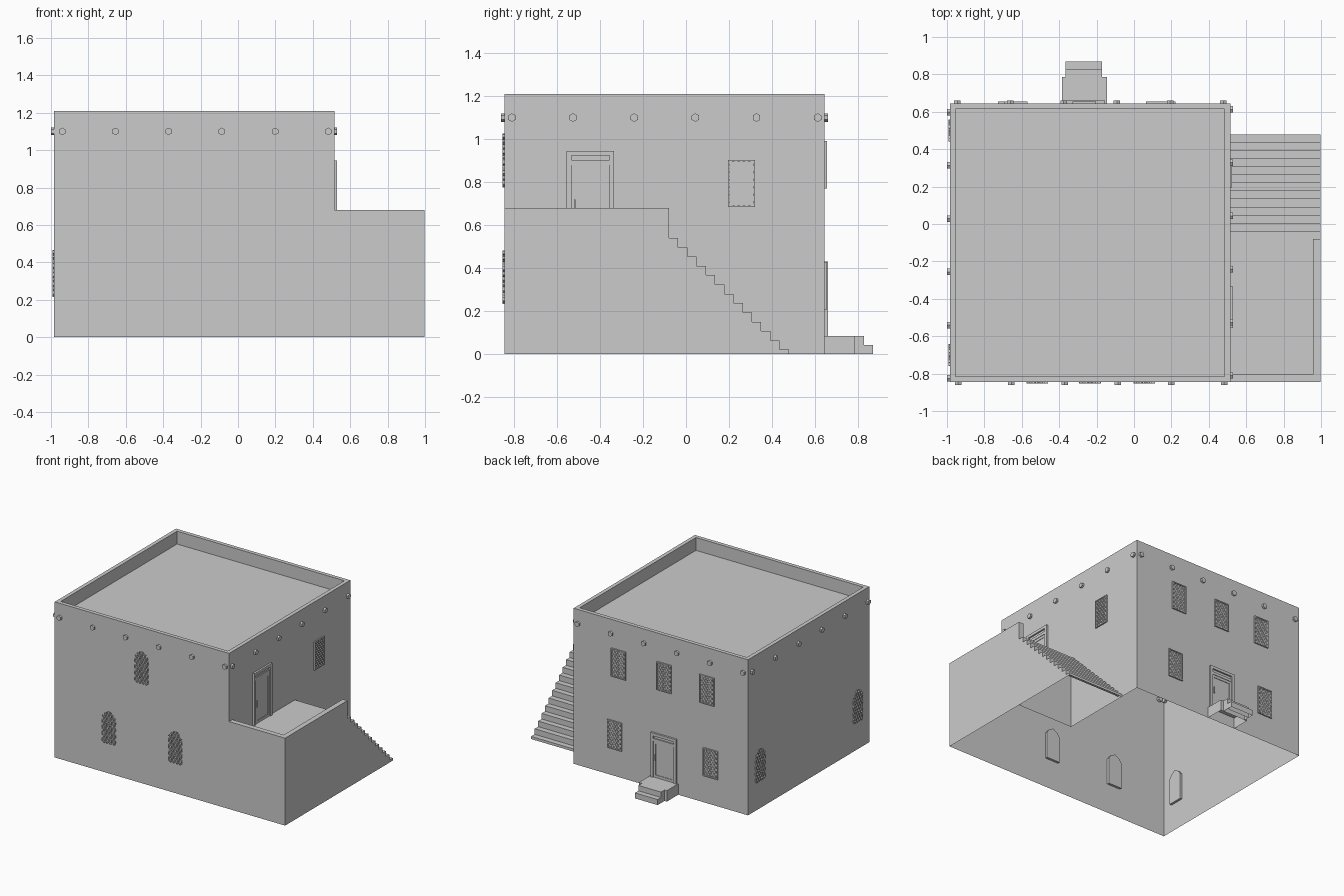
import bpy, bmesh
from math import cos, sin, pi, radians
from mathutils import Matrix, Vector

cube = bpy.data.objects.get("Cube")
if cube:
    bpy.data.objects.remove(cube, do_unlink=True)

# Overall layout
LEFT, MID, RIGHT = -0.985, 0.515, 0.997
FRONT, LANDING, BACK = -0.845, -0.08, 0.645
TOP, ROOF, RAIL, FLOOR = 1.21, 1.11, 0.68, 0.54
STEPS, TREAD, RISE = 13, 0.043, 0.0433


def finish(bm, name, matrix=Matrix()):
    bmesh.ops.remove_doubles(bm, verts=bm.verts, dist=1e-5)
    mesh = bpy.data.meshes.new(name)
    bm.to_mesh(mesh)
    bm.free()
    obj = bpy.data.objects.new(name, mesh)
    obj.matrix_world = matrix
    bpy.context.collection.objects.link(obj)
    return obj


def sheet(bm, pts, normal):
    """One flat face turned towards the given direction."""
    face = bm.faces.new([bm.verts.new(p) for p in pts])
    face.normal_update()
    if face.normal.dot(Vector(normal)) < 0:
        face.normal_flip()
    return face


def box(bm, x, y, z, turn=Matrix()):
    """Box from (min, max) pairs."""
    mid = [sum(r) / 2 for r in (x, y, z)]
    size = [r[1] - r[0] for r in (x, y, z)]
    m = turn @ Matrix.Translation(mid) @ Matrix.Diagonal((*size, 1))
    bmesh.ops.create_cube(bm, size=1, matrix=m)


def on_wall(side, along, z=0):
    """Wall frame: x runs along the wall, -y points outwards."""
    spot, angle = {
        "front": ((along, FRONT, z), 0),
        "right": ((MID, along, z), 90),
        "back": ((along, BACK, z), 180),
        "left": ((LEFT, along, z), -90)}[side]
    return Matrix.Translation(spot) @ Matrix.Rotation(radians(angle), 4, 'Z')


def clip(bm, outline):
    """Trim to a convex counter-clockwise outline in x and z."""
    for (a, b), (c, d) in zip(outline, outline[1:] + outline[:1]):
        bmesh.ops.bisect_plane(bm, geom=bm.verts[:] + bm.edges[:] + bm.faces[:],
                               plane_co=(a, 0, b), plane_no=(d - b, 0, a - c),
                               clear_outer=True)


# House walls, open underneath
X, Y, Z = (1, 0, 0), (0, 1, 0), (0, 0, 1)
NX, NY = (-1, 0, 0), (0, -1, 0)
bm = bmesh.new()
sheet(bm, [(x, FRONT, z) for x, z in ((LEFT, 0), (RIGHT, 0), (RIGHT, RAIL),
           (MID, RAIL), (MID, TOP), (LEFT, TOP))], NY)
sheet(bm, [(LEFT, y, z) for y, z in ((FRONT, 0), (BACK, 0), (BACK, TOP), (FRONT, TOP))], NX)
sheet(bm, [(x, BACK, z) for x, z in ((LEFT, 0), (MID, 0), (MID, TOP), (LEFT, TOP))], Y)
sheet(bm, [(MID, y, z) for y, z in ((FRONT, FLOOR), (LANDING, FLOOR), (LANDING, 0),
           (BACK, 0), (BACK, TOP), (FRONT, TOP))], X)

# Parapet rim and sunken roof
roof = sheet(bm, [(LEFT, FRONT, TOP), (MID, FRONT, TOP), (MID, BACK, TOP), (LEFT, BACK, TOP)], Z)
bmesh.ops.inset_region(bm, faces=[roof], thickness=0.043, use_boundary=True)
lowered = bmesh.ops.extrude_face_region(bm, geom=[roof])["geom"]
bmesh.ops.translate(bm, vec=(0, 0, ROOF - TOP),
                    verts=[v for v in lowered if isinstance(v, bmesh.types.BMVert)])
if roof.is_valid:
    bmesh.ops.delete(bm, geom=[roof], context='FACES_ONLY')
finish(bm, "house_walls")

# Terrace with its low parapet, and the hollow staircase
bm = bmesh.new()
ix, iy = RIGHT - 0.04, FRONT + 0.04
sheet(bm, [(x, y, RAIL) for x, y in ((MID, FRONT), (RIGHT, FRONT), (RIGHT, LANDING),
           (ix, LANDING), (ix, iy), (MID, iy))], Z)
sheet(bm, [(MID, iy, FLOOR), (ix, iy, FLOOR), (ix, iy, RAIL), (MID, iy, RAIL)], Y)
sheet(bm, [(ix, iy, FLOOR), (ix, LANDING, FLOOR), (ix, LANDING, RAIL), (ix, iy, RAIL)], NX)
sheet(bm, [(ix, LANDING, FLOOR), (RIGHT, LANDING, FLOOR), (RIGHT, LANDING, RAIL),
           (ix, LANDING, RAIL)], Y)
sheet(bm, [(MID, iy, FLOOR), (ix, iy, FLOOR), (ix, LANDING, FLOOR), (MID, LANDING, FLOOR)], Z)
sheet(bm, [(MID, LANDING, 0), (RIGHT, LANDING, 0), (RIGHT, LANDING, FLOOR),
           (MID, LANDING, FLOOR)], Y)
side = [(FRONT, 0), (FRONT, RAIL), (LANDING, RAIL)]
for i in range(STEPS):
    y0, z0 = LANDING + i * TREAD, FLOOR - i * RISE
    y1, z1 = y0 + TREAD, (z0 - RISE if i < STEPS - 1 else 0)
    side += [(y0, z0), (y1, z0)]
    sheet(bm, [(MID, y0, z0), (RIGHT, y0, z0), (RIGHT, y1, z0), (MID, y1, z0)], Z)
    sheet(bm, [(MID, y1, z0), (RIGHT, y1, z0), (RIGHT, y1, z1), (MID, y1, z1)], Y)
side.append((y1, 0))
sheet(bm, [(RIGHT, y, z) for y, z in side], X)
finish(bm, "terrace_and_stairs")

# Doorstep
bm = bmesh.new()
box(bm, (-0.385, -0.145), (BACK, 0.785), (0, 0.085))
box(bm, (-0.365, -0.17), (0.785, 0.828), (0, 0.085))
box(bm, (-0.365, -0.17), (0.828, 0.87), (0, 0.043))
bmesh.ops.delete(bm, geom=[f for f in bm.faces if f.calc_center_median().z < 0.001],
                 context='FACES_ONLY')
finish(bm, "doorstep")


def door(name, matrix, height, half=0.11, bar=0.022):
    bm = bmesh.new()
    inner, leaf = half - bar, height - 0.065
    for s in (-1, 1):
        box(bm, sorted((s * half, s * inner)), (-0.015, 0.02), (0, height))
        box(bm, sorted((s * inner, s * (inner - 0.018))), (-0.007, 0), (0, leaf))
    box(bm, (-inner, inner), (-0.015, 0.02), (height - bar, height))
    box(bm, (-inner, inner), (-0.011, 0), (leaf, leaf + 0.022))
    for z in (0, leaf - 0.02):
        box(bm, (0.018 - inner, inner - 0.018), (-0.007, 0), (z, z + 0.02))
    box(bm, (-inner, inner), (-0.003, 0.015), (0, height - bar))
    box(bm, (0.012 - inner, 0.018 - inner), (-0.015, 0), (0.13, 0.18))
    finish(bm, name, matrix)


door("terrace_door", on_wall("right", -0.445, FLOOR), 0.405)
door("back_door", on_wall("back", -0.265, 0.085), 0.345)


# Rectangular windows: frame and crossed lattice
def square_window(name, matrix, w=0.0625, h=0.11, bar=0.008):
    bm = bmesh.new()
    span = [i * 0.02 for i in range(-9, 10)]
    for angle in (-55, 55):
        turn = Matrix.Rotation(radians(angle), 4, 'Y')
        for u in span:
            box(bm, (-0.2, 0.2), (-0.006, 0.002), (u - 0.0035, u + 0.0035), turn)
    a, b = w - bar, h - bar
    clip(bm, [(-a, -b), (a, -b), (a, b), (-a, b)])
    for s in (-1, 1):
        box(bm, sorted((s * w, s * a)), (-0.01, 0.015), (-h, h))
        box(bm, (-a, a), (-0.01, 0.015), sorted((s * h, s * b)))
    finish(bm, name, matrix)


square_window("terrace_window", on_wall("right", 0.2575, 0.793))
for i, x in enumerate((0.127, -0.265, -0.633)):
    square_window(f"upper_back_window_{i + 1}", on_wall("back", x, 0.88))
for i, x in enumerate((0.16, -0.665)):
    square_window(f"lower_back_window_{i + 1}", on_wall("back", x, 0.318))


# Pointed windows: honeycomb screen with a backing panel
def arched_window(name, matrix, w=0.058, h=0.255):
    outline = [(-w, 0), (w, 0), (w, h * 0.8), (w * 0.65, h * 0.91), (0, h),
               (-w * 0.65, h * 0.91), (-w, h * 0.8)]
    bm = bmesh.new()
    for row in range(12):
        for col in range(-3, 4):
            cx, cz = (col + row % 2 / 2) * 0.028, row * 0.024
            loops = [[bm.verts.new((cx + r * sin(k * pi / 3), y, cz + r * cos(k * pi / 3)))
                      for k in range(6)]
                     for r, y in ((0.015, 0), (0.015, -0.008), (0.0105, -0.008), (0.0105, 0))]
            for a, b in zip(loops, loops[1:]):
                for k in range(6):
                    n = (k + 1) % 6
                    bm.faces.new((a[k], a[n], b[n], b[k]))
    clip(bm, outline)
    bmesh.ops.recalc_face_normals(bm, faces=bm.faces)
    panel = sheet(bm, [(x, 0.02, z) for x, z in outline], Y)
    rim = bmesh.ops.extrude_face_region(bm, geom=[panel], use_keep_orig=True)["geom"]
    bmesh.ops.translate(bm, vec=(0, -0.018, 0),
                        verts=[v for v in rim if isinstance(v, bmesh.types.BMVert)])
    finish(bm, name, matrix)


for name, wall, along, z in (("front_window_1", "front", -0.517, 0.232),
                             ("front_window_2", "front", 0.055, 0.232),
                             ("upper_front_window", "front", -0.235, 0.775),
                             ("left_window_1", "left", 0.5, 0.215),
                             ("left_window_2", "left", -0.7, 0.215)):
    arched_window(name, on_wall(wall, along, z))

# Roof beam ends, six on each wall
for wall, start in (("front", -0.94), ("back", -0.945), ("right", -0.81), ("left", -0.825)):
    bm = bmesh.new()
    for i in range(6):
        m = Matrix.Translation((0, 0.0025, 0)) @ Matrix.Rotation(pi / 2, 4, 'X')
        m = on_wall(wall, start + i * 0.2845, 1.1) @ m
        bmesh.ops.create_cone(bm, cap_ends=True, segments=6, radius1=0.02, radius2=0.02,
                              depth=0.036, matrix=m)
    finish(bm, f"{wall}_beam_ends")
